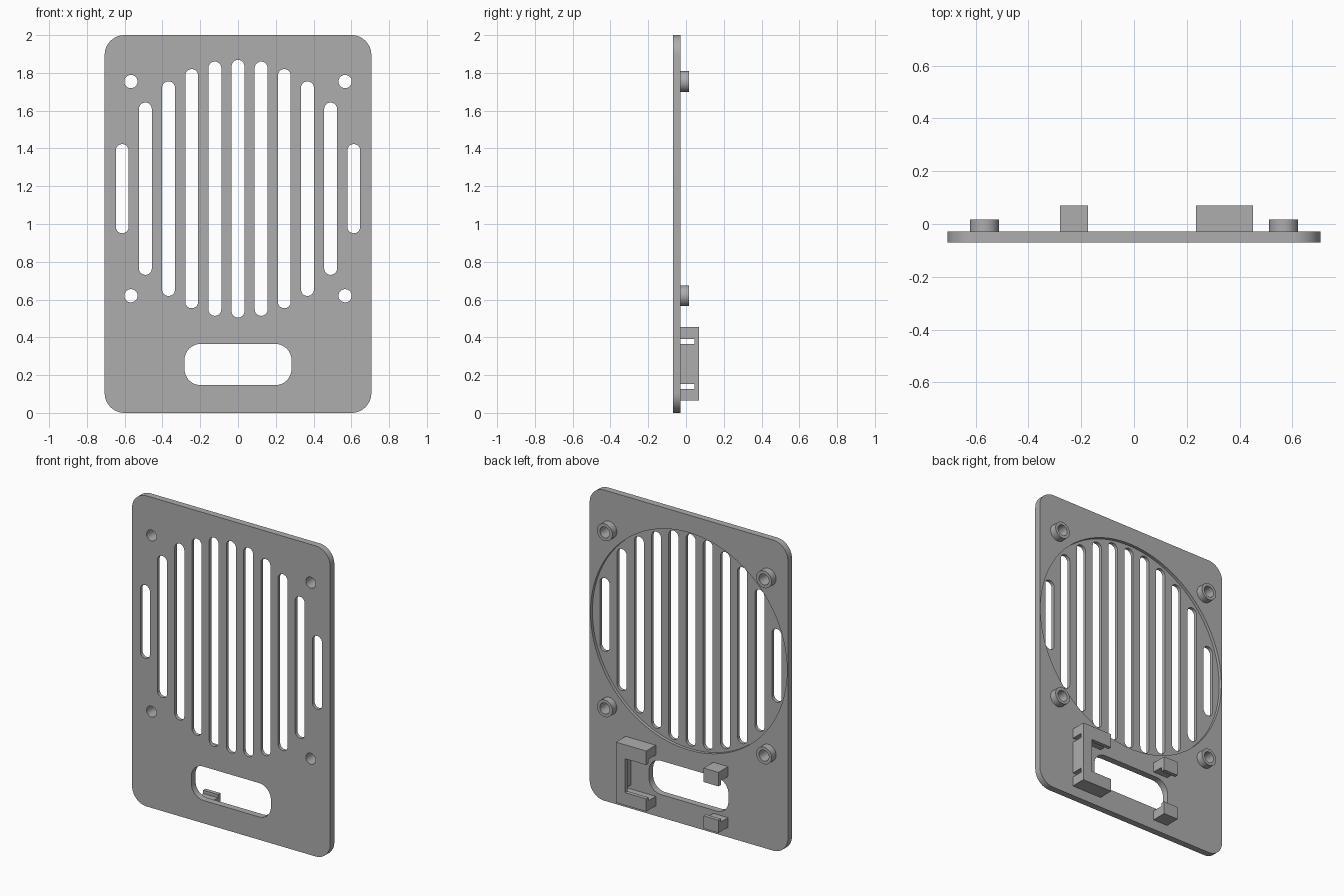
import bpy, bmesh
from math import cos, sin, pi, radians

cube = bpy.data.objects.get("Cube")
if cube:
    bpy.data.objects.remove(cube, do_unlink=True)

grey = bpy.data.materials.new("plain grey")
grey.use_nodes = True
grey.diffuse_color = (0.42, 0.42, 0.42, 1)
grey.node_tree.nodes["Principled BSDF"].inputs["Base Color"].default_value = (0.42, 0.42, 0.42, 1)

FRONT, BACK, RECESS = -0.07, -0.028, -0.048
MID_Z = 1.187
SCREWS = [(sx * 0.567, MID_Z + sz * 0.567) for sx in (-1, 1) for sz in (-1, 1)]


def rounded(x0, x1, z0, z1, r, steps=12):
    """Outline of a rounded rectangle in the xz plane."""
    if r == 0:
        return [(x0, z0), (x1, z0), (x1, z1), (x0, z1)]
    corners = [(x1 - r, z1 - r), (x0 + r, z1 - r), (x0 + r, z0 + r), (x1 - r, z0 + r)]
    pts = []
    for i, (cx, cz) in enumerate(corners):
        for k in range(steps + 1):
            a = pi / 2 * (i + k / steps)
            pts.append((cx + r * cos(a), cz + r * sin(a)))
    return pts


def circle(cx, cz, r, n=40):
    return [(cx + r * cos(2 * pi * i / n), cz + r * sin(2 * pi * i / n)) for i in range(n)]


def prisms(name, items):
    """One object made of outlines extruded along y: (outline, y0, y1)."""
    bm = bmesh.new()
    for pts, y0, y1 in items:
        face = bm.faces.new([bm.verts.new((x, y0, z)) for x, z in pts])
        new = bmesh.ops.extrude_face_region(bm, geom=[face])["geom"]
        verts = [v for v in new if isinstance(v, bmesh.types.BMVert)]
        bmesh.ops.translate(bm, vec=(0, y1 - y0, 0), verts=verts)
    bmesh.ops.remove_doubles(bm, verts=bm.verts, dist=0.00001)
    bmesh.ops.recalc_face_normals(bm, faces=bm.faces)
    mesh = bpy.data.meshes.new(name)
    bm.to_mesh(mesh)
    bm.free()
    mesh.materials.append(grey)
    ob = bpy.data.objects.new(name, mesh)
    bpy.context.collection.objects.link(ob)
    return ob


def activate(ob):
    bpy.ops.object.select_all(action="DESELECT")
    ob.select_set(True)
    bpy.context.view_layer.objects.active = ob


def cut(ob, items):
    cutter = prisms("cutter", items)
    cutter.hide_render = True
    mod = ob.modifiers.new("cut", "BOOLEAN")
    mod.operation, mod.solver, mod.object = "DIFFERENCE", "EXACT", cutter
    activate(ob)
    bpy.ops.object.modifier_apply(modifier=mod.name)
    bpy.data.objects.remove(cutter, do_unlink=True)


def smooth(ob):
    activate(ob)
    bpy.ops.object.shade_smooth_by_angle(angle=radians(30))


# Face plate with a round recess in the back
plate = prisms("face_plate", [(rounded(-0.706, 0.706, 0, 2, 0.105), FRONT, BACK)])
cut(plate, [(circle(0, MID_Z, 0.7, 96), RECESS, 0.1)])

# Grille slots, screw holes and lower opening
holes = [rounded(-0.283, 0.283, 0.147, 0.365, 0.085)]
for i, half in enumerate([0.682, 0.673, 0.633, 0.568, 0.456, 0.236]):
    for side in ((-1, 1) if i else (1,)):
        x = side * i * 0.1226
        holes.append(rounded(x - 0.034, x + 0.034, MID_Z - half, MID_Z + half, 0.0339))
holes += [circle(x, z, 0.035) for x, z in SCREWS]
cut(plate, [(h, -0.2, 0.2) for h in holes])
smooth(plate)

# Screw bosses on the back
for n, (x, z) in enumerate(SCREWS):
    boss = prisms(f"screw_boss_{n + 1}", [(circle(x, z, 0.055), BACK, 0.017)])
    cut(boss, [(circle(x, z, 0.035), -0.2, 0.2)])
    smooth(boss)

# Board holders: a C-shaped bracket and two clips, grooved for a board
LOW, HIGH = (0.065, 0.147), (0.365, 0.455)
c_outline = [(0.235, LOW[0]), (0.45, LOW[0]), (0.45, HIGH[1]), (0.235, HIGH[1]),
             (0.235, HIGH[0]), (0.385, HIGH[0]), (0.385, LOW[1]), (0.235, LOW[1])]
bracket = prisms("board_bracket", [(c_outline, BACK, 0.07)])
clips = [prisms("lower_clip", [(rounded(-0.28, -0.175, *LOW, 0), BACK, 0.07)]),
         prisms("upper_clip", [(rounded(-0.28, -0.175, *HIGH, 0), BACK, 0.07)])]
board = (rounded(-0.5, 0.41, 0.126, 0.392, 0), -0.1, 0.045)
for ob in [bracket] + clips:
    cut(ob, [board])
for z in (0.126, 0.364):
    cut(bracket, [(rounded(0.2, 0.5, z, z + 0.028, 0), -0.1, 0.045)])
